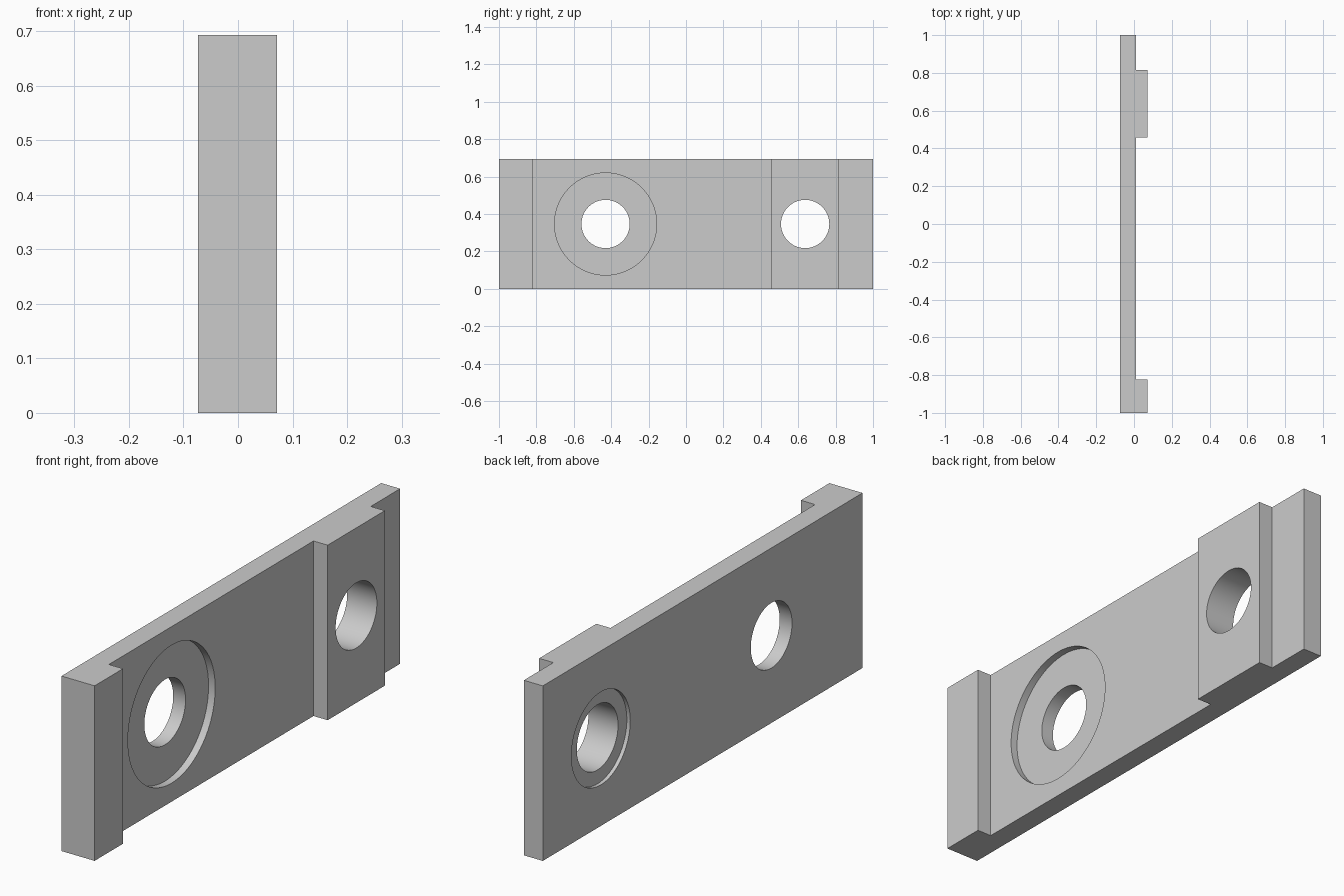
import bpy, bmesh, math

cube = bpy.data.objects.get("Cube")
if cube:
    bpy.data.objects.remove(cube, do_unlink=True)

HEIGHT = 0.693
BACK, FACE, RAISED = -0.073, 0.01, 0.072

grey = bpy.data.materials.new("plain_grey")
grey.use_nodes = True
grey.diffuse_color = (0.6, 0.6, 0.6, 1)
grey.node_tree.nodes["Principled BSDF"].inputs["Base Color"].default_value = (0.6, 0.6, 0.6, 1)


def add_object(name, bm):
    bmesh.ops.recalc_face_normals(bm, faces=bm.faces)
    mesh = bpy.data.meshes.new(name)
    bm.to_mesh(mesh)
    bm.free()
    mesh.materials.append(grey)
    obj = bpy.data.objects.new(name, mesh)
    bpy.context.collection.objects.link(obj)
    return obj


# Plate with a raised end strip and a raised cross band
profile = [(BACK, -1), (RAISED, -1), (RAISED, -0.822), (FACE, -0.822),
           (FACE, 0.458), (RAISED, 0.458), (RAISED, 0.816), (FACE, 0.816),
           (FACE, 1), (BACK, 1)]
bm = bmesh.new()
outline = bm.faces.new([bm.verts.new((x, y, 0)) for x, y in profile])
top = bmesh.ops.extrude_face_region(bm, geom=[outline])["geom"]
bmesh.ops.translate(bm, vec=(0, 0, HEIGHT),
                    verts=[v for v in top if isinstance(v, bmesh.types.BMVert)])
plate = add_object("mounting_plate", bm)


def bore(name, y, radius, x_from, x_to):
    """Cut a round bore along x between two depths."""
    bm = bmesh.new()
    ring = []
    for i in range(96):
        a = math.tau * i / 96
        ring.append(bm.verts.new((x_from, y + radius * math.cos(a),
                                  HEIGHT / 2 + radius * math.sin(a))))
    disc = bm.faces.new(ring)
    end = bmesh.ops.extrude_face_region(bm, geom=[disc])["geom"]
    bmesh.ops.translate(bm, vec=(x_to - x_from, 0, 0),
                        verts=[v for v in end if isinstance(v, bmesh.types.BMVert)])
    cutter = add_object(name, bm)
    cutter.hide_render = True
    mod = plate.modifiers.new(name, 'BOOLEAN')
    mod.operation = 'DIFFERENCE'
    mod.solver = 'EXACT'
    mod.object = cutter
    bpy.context.view_layer.objects.active = plate
    bpy.ops.object.modifier_apply(modifier=name)
    bpy.data.objects.remove(cutter, do_unlink=True)


# Through holes, then the shallow recess on each side
bore("large_recess_hole", -0.43, 0.129, -0.2, 0.2)
bore("band_hole", 0.637, 0.129, -0.2, 0.2)
bore("large_recess", -0.43, 0.273, FACE - 0.029, 0.2)
bore("back_recess", 0.637, 0.184, -0.2, BACK + 0.015)

# Smooth bore walls, crisp edges
bpy.ops.object.select_all(action='DESELECT')
plate.select_set(True)
bpy.context.view_layer.objects.active = plate
bpy.ops.object.shade_smooth_by_angle(angle=math.radians(30))
